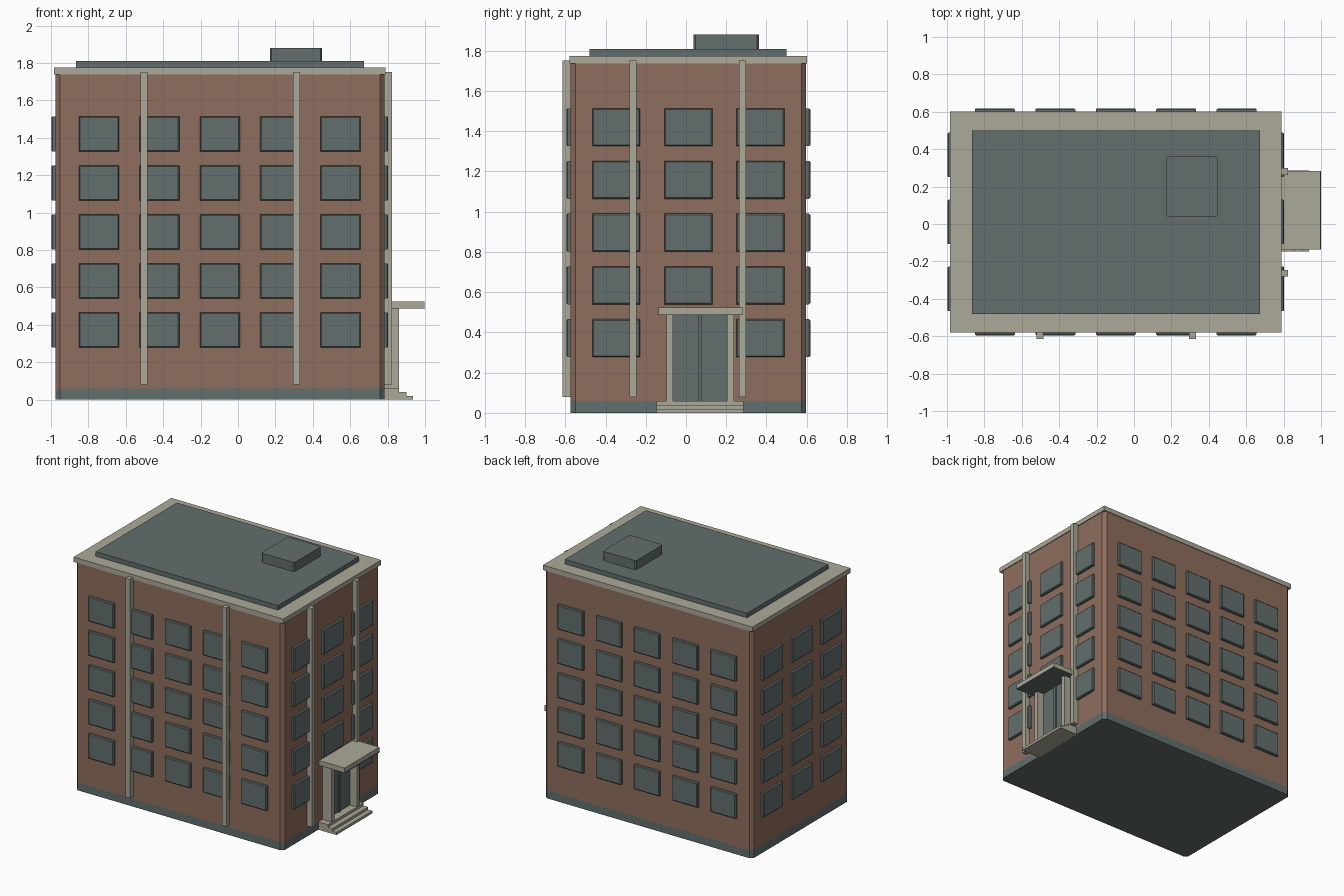
import bpy
import bmesh
from mathutils import Vector

cube = bpy.data.objects.get("Cube")
if cube:
    bpy.data.objects.remove(cube, do_unlink=True)


def material(name, rgb):
    m = bpy.data.materials.new(name)
    m.use_nodes = True
    m.diffuse_color = (*rgb, 1)
    m.node_tree.nodes["Principled BSDF"].inputs["Base Color"].default_value = (*rgb, 1)
    return m


BRICK = material("brick", (0.275, 0.156, 0.109))
SLATE = material("slate", (0.122, 0.162, 0.153))
STONE = material("stone", (0.413, 0.397, 0.319))


def box(name, x, y, z, mats, chamfer=0, pick=None, split=None):
    """Box from (min, max) ranges; pick chooses the edges to chamfer."""
    bm = bmesh.new()
    bmesh.ops.create_cube(bm, size=1)
    for v in bm.verts:
        v.co = Vector([r[0] if c < 0 else r[1] for c, r in zip(v.co, (x, y, z))])
    if chamfer:
        edges = [e for e in bm.edges if pick(e)]
        bmesh.ops.bevel(bm, geom=edges, offset=chamfer, segments=1, affect='EDGES')
    if split:
        bmesh.ops.bisect_plane(bm, geom=bm.verts[:] + bm.edges[:] + bm.faces[:],
                               plane_co=(0, 0, split), plane_no=(0, 0, 1))
        for f in bm.faces:
            f.material_index = int(f.calc_center_median().z < split)
    mesh = bpy.data.meshes.new(name)
    bm.to_mesh(mesh)
    bm.free()
    for m in mats:
        mesh.materials.append(m)
    ob = bpy.data.objects.new(name, mesh)
    bpy.context.collection.objects.link(ob)
    return ob


def upright(e):
    return abs(e.verts[0].co.z - e.verts[1].co.z) > 0.01


# Main block
X0, X1, Y0, Y1 = -0.98, 0.785, -0.577, 0.6
CX, CY = (X0 + X1) / 2, (Y0 + Y1) / 2
box("walls", (X0 + 0.003, X1 - 0.003), (Y0 + 0.003, Y1 - 0.003), (0, 1.75),
    [BRICK, SLATE], 0.024, upright, split=0.06)

# Roof
box("cornice", (X0 - 0.004, X1 + 0.003), (Y0 - 0.002, Y1 + 0.002), (1.738, 1.775), [STONE])
box("roof_slab", (-0.866, 0.674), (-0.48, 0.5), (1.775, 1.81), [SLATE])
box("roof_hatch", (0.17, 0.45), (0.037, 0.362), (1.81, 1.88), [SLATE], 0.01, upright)

# Windows, with the outer rim chamfered
DEPTH = 0.018


def window(name, axis, side, wall, along, half, z):
    rim = wall + side * DEPTH
    thick = tuple(sorted((wall - side * 0.01, rim)))
    span = (along - half, along + half)
    x, y = (thick, span) if axis == 0 else (span, thick)
    box(name, x, y, (z - 0.094, z + 0.094), [SLATE], 0.006,
        lambda e: all(abs(v.co[axis] - rim) < 1e-4 for v in e.verts))


for row in range(5):
    z = 0.372 + 0.262 * row
    for col in range(-2, 3):
        window("front_window", 1, -1, Y0, CX + 0.323 * col, 0.107, z)
        window("back_window", 1, 1, Y1, CX + 0.323 * col, 0.107, z)
    for col in range(-1, 2):
        window("right_window", 0, -1, X0, CY + 0.358 * col, 0.119, z)
        if row or col:
            window("left_window", 0, 1, X1, CY + 0.358 * col, 0.119, z)

# Pilasters
for x in (-0.502, 0.313):
    box("front_pilaster", (x - 0.019, x + 0.019), (Y0 - 0.038, Y0 + 0.01), (0.08, 1.752), [STONE])
for y in (-0.264, 0.281):
    box("side_pilaster", (X1 - 0.01, X1 + 0.038), (y - 0.018, y + 0.018), (0.08, 1.752), [STONE])

# Entrance steps
for i, reach in enumerate((0.935, 0.9, 0.862)):
    box("entrance_step", (X1 - 0.01, reach), (-0.147, 0.285), (0.02 * i, 0.02 * (i + 1)), [STONE])

# Doorway: jambs, two door leaves and the centre post
MID = 0.07
for s in (-1, 1):
    a, b = sorted((MID + s * 0.135, MID + s * 0.168))
    box("door_jamb", (X1 - 0.01, 0.86), (a, b), (0.06, 0.488), [STONE])
    a, b = sorted((MID + s * 0.01, MID + s * 0.135))
    box("door_leaf", (X1 - 0.01, 0.803), (a, b), (0.06, 0.488), [SLATE])
box("door_post", (X1 - 0.01, 0.812), (MID - 0.01, MID + 0.01), (0.06, 0.488), [SLATE])

# Canopy with a dark soffit
box("canopy", (X1 - 0.01, 0.997), (-0.137, 0.283), (0.49, 0.524), [STONE])
box("canopy_soffit", (X1, 1.0), (-0.137, 0.283), (0.486, 0.49), [SLATE])
